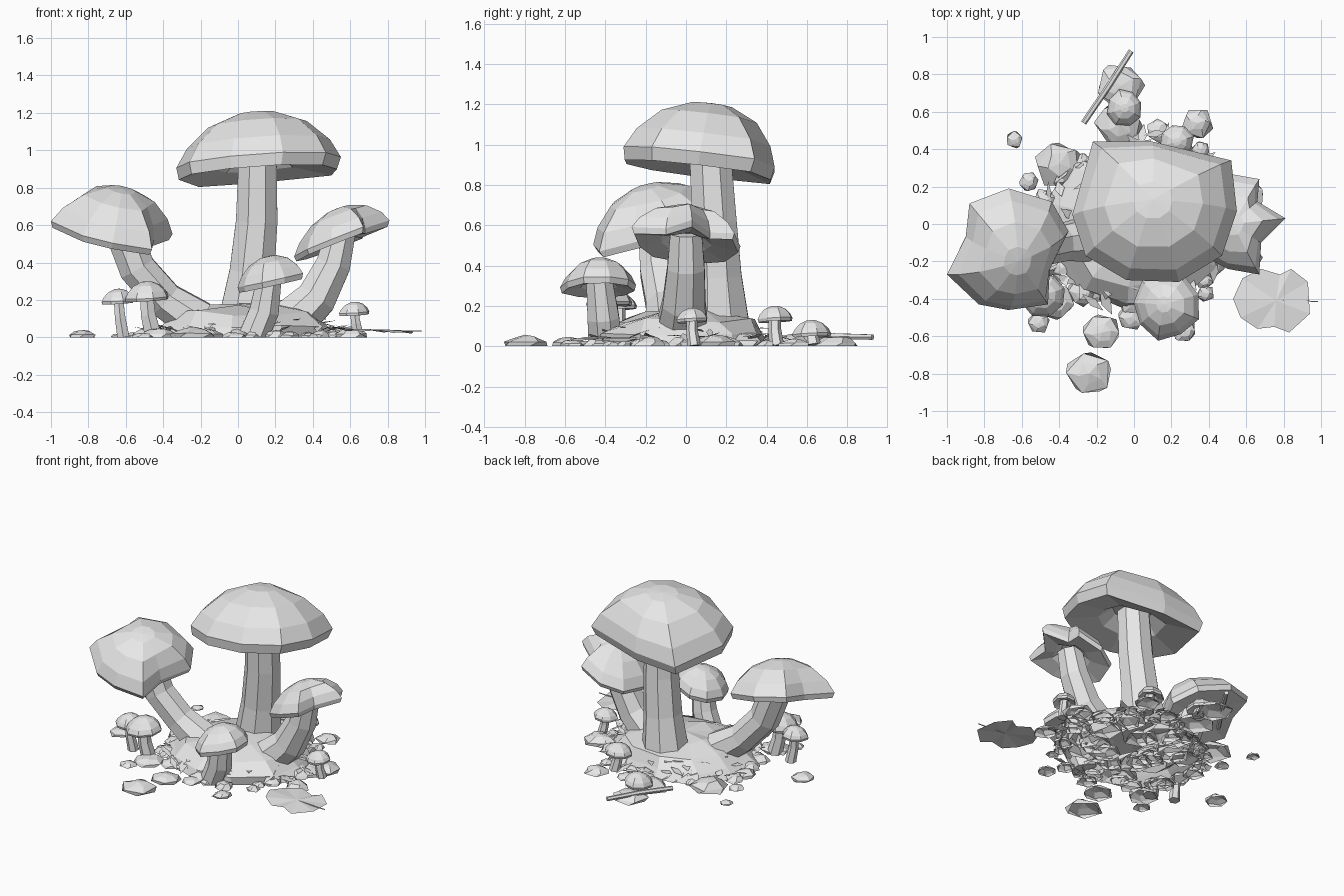
import bpy, bmesh, math, random
from mathutils import Vector, Matrix

random.seed(7)
if "Cube" in bpy.data.objects:
    bpy.data.objects.remove(bpy.data.objects["Cube"])

grey = bpy.data.materials.new("plain_grey")
grey.use_nodes = True
grey.diffuse_color = (0.8, 0.8, 0.8, 1)
grey.node_tree.nodes["Principled BSDF"].inputs["Base Color"].default_value = grey.diffuse_color


def finish(name, bm):
    """Turn a bmesh into a flat shaded object."""
    bmesh.ops.recalc_face_normals(bm, faces=bm.faces)
    mesh = bpy.data.meshes.new(name)
    bm.to_mesh(mesh)
    bm.free()
    mesh.materials.append(grey)
    obj = bpy.data.objects.new(name, mesh)
    bpy.context.collection.objects.link(obj)
    return obj


def loft(name, rings, tip=None, bottom=True):
    """Skin a stack of equal rings; close the end flat or to a tip, the start if asked."""
    bm = bmesh.new()
    loops = [[bm.verts.new(p) for p in ring] for ring in rings]
    count = len(loops[0])
    for low, high in zip(loops, loops[1:]):
        for i in range(count):
            j = (i + 1) % count
            bm.faces.new((low[i], low[j], high[j], high[i]))
    if bottom:
        bm.faces.new(loops[0])
    if tip is None:
        bm.faces.new(loops[-1])
    else:
        end = bm.verts.new(tip)
        for i in range(count):
            bm.faces.new((loops[-1][i], loops[-1][(i + 1) % count], end))
    return finish(name, bm)


def tube(name, path, radii, sides=8):
    """Faceted tube along a path with a radius per point, kept above the ground."""
    points = [Vector(p) for p in path]
    rings = []
    for k, p in enumerate(points):
        along = points[min(k + 1, len(points) - 1)] - points[max(k - 1, 0)]
        turn = Vector((0, 0, 1)).rotation_difference(along.normalized())
        ring = [p + turn @ Vector((radii[k] * math.cos(math.tau * (i + .5) / sides),
                                   radii[k] * math.sin(math.tau * (i + .5) / sides), 0))
                for i in range(sides)]
        rings.append([(q.x, q.y, max(q.z, 0)) for q in ring])
    return loft(name, rings)


# radius share and height share of the cap dome, rim to crown
DOME = [(1, 0), (.87, .36), (.6, .75), (.24, .97)]


def cap(name, outline, centre, slope, apex, lip):
    """Domed cap on a tilted rim, rounder towards the crown, with a hollow underside."""
    c, top = Vector(centre), Vector(apex)
    spokes = [Vector((x - c.x, y - c.y, slope[0] * (x - c.x) + slope[1] * (y - c.y))) for x, y in outline]
    mean = sum(s.length for s in spokes) / len(spokes)
    up = top - c
    drop = up.normalized() * lip

    def ring(share, shift):
        even = max(0, 1 - share)
        return [c + s * share * (1 - even + even * mean / s.length) + shift for s in spokes]

    rings = [ring(.3, drop * .9), ring(.5, drop * -.3), ring(.96, -drop)]
    rings += [ring(r, up * h) for r, h in DOME]
    return loft(name, rings, top)


def round_outline(x, y, radius, sides=8):
    return [(x + radius * random.uniform(.9, 1.08) * math.cos(math.tau * i / sides + .3),
             y + radius * random.uniform(.9, 1.08) * math.sin(math.tau * i / sides + .3))
            for i in range(sides)]


# Tall mushroom
cap("tall_cap", [(-.22, .44), (.1, .44), (.52, .34), (.55, .07), (.47, -.17),
                 (.24, -.31), (-.04, -.3), (-.26, -.17), (-.33, .05)],
    (.09, .09, .93), (.07, -.123), (.1, .13, 1.205), .065)
tube("tall_stem", [(.04, .17, .05), (.075, .155, .35), (.1, .14, .62), (.105, .12, .96)],
     [.165, .13, .12, .11])

# Leaning mushroom on the right side
cap("leaning_cap", [(-.88, .11), (-.67, .19), (-.44, .12), (-.35, -.04), (-.45, -.24),
                    (-.46, -.43), (-.67, -.46), (-.83, -.43), (-1, -.27), (-.9, -.07)],
    (-.66, -.15, .585), (-.2, .27), (-.62, -.2, .795), .035)
tube("leaning_stem", [(-.22, -.08, .08), (-.39, -.1, .2), (-.54, -.13, .37), (-.63, -.14, .61)],
     [.13, .105, .105, .105])

# Spreading mushroom on the left side
cap("spreading_cap", [(.81, .03), (.66, .12), (.67, .24), (.5, .27), (.36, .2),
                      (.3, .02), (.37, -.17), (.5, -.24), (.67, -.27), (.68, -.1)],
    (.54, 0, .525), (.38, -.06), (.53, 0, .69), .03)
tube("spreading_stem", [(.28, -.02, .07), (.42, -.01, .21), (.51, 0, .39), (.55, 0, .56)],
     [.14, .115, .1, .085])

# Small front mushroom
cap("front_cap", round_outline(.17, -.43, .19, 9), (.17, -.43, .305), (.22, .02), (.16, -.43, .435), .03)
tube("front_stem", [(.09, -.4, .01), (.14, -.41, .14), (.17, -.43, .33)], [.09, .085, .07])

# Tiny mushrooms: x, y, height, cap radius
for n, (x, y, h, r) in enumerate([(-.49, -.38, .3, .125), (-.64, -.33, .26, .09), (.62, .03, .19, .08),
                                  (.23, .44, .2, .09), (-.05, .62, .13, .1)]):
    cap(f"tiny_cap_{n}", round_outline(x, y, r), (x, y, h - r * .7), (.06, .05), (x, y, h), .015)
    tube(f"tiny_stem_{n}", [(x + r * .3, y + .01, 0), (x + .01, y, h * .4), (x, y, h - r * .5)],
         [r * .42, r * .36, r * .32], 6)

# Faceted earth mound, an open shell with steep sides
edge = [(math.cos(math.tau * i / 11), math.sin(math.tau * i / 11)) for i in range(11)]
mound = []
for share, height in [(1, 0), (.94, .06), (.76, .13), (.4, .17)]:
    mound.append([(.03 + .52 * share * x * random.uniform(.9, 1.07),
                   .45 * share * y * random.uniform(.9, 1.07) - .01,
                   height * random.uniform(.85, 1.1)) for x, y in edge])
loft("mound", mound, (.02, 0, .18), bottom=False)


def rock(name, x, y, r, h):
    """Angular open-bottomed stone shell."""
    sides, start = random.choice((5, 6)), random.uniform(0, math.tau)
    rings = []
    for share, height, twist in [(1, 0, 0), (.95, .4, .3), (.55, .85, .5)]:
        rings.append([])
        for i in range(sides):
            a = start + math.tau * (i + twist) / sides
            s = r * share * random.uniform(.88, 1.15)
            rings[-1].append((x + s * math.cos(a), y + s * math.sin(a), h * height * random.uniform(.8, 1.1)))
    loft(name, rings, (x, y, h), bottom=False)


def rock_ring(name, count, near, far, small, large):
    """Stones spread around the mound between two shares of its radius."""
    for n in range(count):
        a = math.tau * (n + random.random()) / count
        d, r = random.uniform(near, far), random.uniform(small, large)
        rock(f"{name}_{n}", .04 + .52 * d * math.cos(a), .45 * d * math.sin(a), r, r * .65)


# Loose stones: x, y, radius
STONES = [(-.24, -.8, .115), (-.17, -.58, .095), (-.4, .32, .125), (-.56, .23, .05), (-.64, .45, .045),
          (-.42, -.42, .1), (-.51, -.53, .055), (.34, .54, .08), (.38, -.37, .045), (-.07, .74, .12),
          (-.08, .53, .12), (.27, -.57, .06), (-.02, -.5, .07), (.13, .5, .06), (.6, .14, .1),
          (-.32, .14, .1), (-.83, -.15, .075), (.6, -.18, .08), (-.4, -.2, .08)]
for n, (x, y, r) in enumerate(STONES):
    rock(f"stone_{n}", x, y, r, r * random.uniform(.38, .6))
rock_ring("pebble", 24, .85, 1.1, .04, .08)
rock_ring("buried_stone", 20, .3, .85, .08, .13)

# Thin litter blades lying about the mound
for n in range(55):
    a, d = random.uniform(0, math.tau), random.uniform(.75, 1.15)
    length, width = random.uniform(.04, .085), random.uniform(.012, .032)
    place = Matrix.Translation((.04 + .5 * d * math.cos(a), .43 * d * math.sin(a),
                                .045 + max(0, 1 - d) * .28))
    tilt = Matrix.Rotation(random.uniform(0, math.tau), 4, "Z") @ Matrix.Rotation(random.uniform(-.4, .4), 4, "Y")
    bm = bmesh.new()
    corners = [(-length, 0, 0), (0, -width, .004), (length, 0, 0), (0, width, .004)]
    bm.faces.new([bm.verts.new(place @ tilt @ Vector(c)) for c in corners])
    finish(f"litter_blade_{n}", bm)

# Broad fallen leaf with a wavy edge and a stalk
LEAF = [(.53, -.4), (.58, -.29), (.68, -.24), (.78, -.27), (.84, -.24), (.93, -.31),
        (.94, -.48), (.83, -.58), (.75, -.55), (.66, -.56), (.57, -.5)]
bm = bmesh.new()
hub = bm.verts.new((.76, -.41, .042))
fringe = [bm.verts.new((x, y, .048 - .04 * (x - .53) - .012 * (i % 2))) for i, (x, y) in enumerate(LEAF)]
for i, v in enumerate(fringe):
    bm.faces.new((hub, v, fringe[(i + 1) % len(fringe)]))
finish("fallen_leaf", bm)
tube("leaf_stalk", [(.76, -.41, .04), (.92, -.412, .033), (.985, -.415, .033)], [.004, .004, .003], 4)

# Dry stick at the back
tube("stick", [(-.27, .54, .045), (-.14, .73, .05), (-.015, .925, .045)], [.016, .016, .015], 6)
